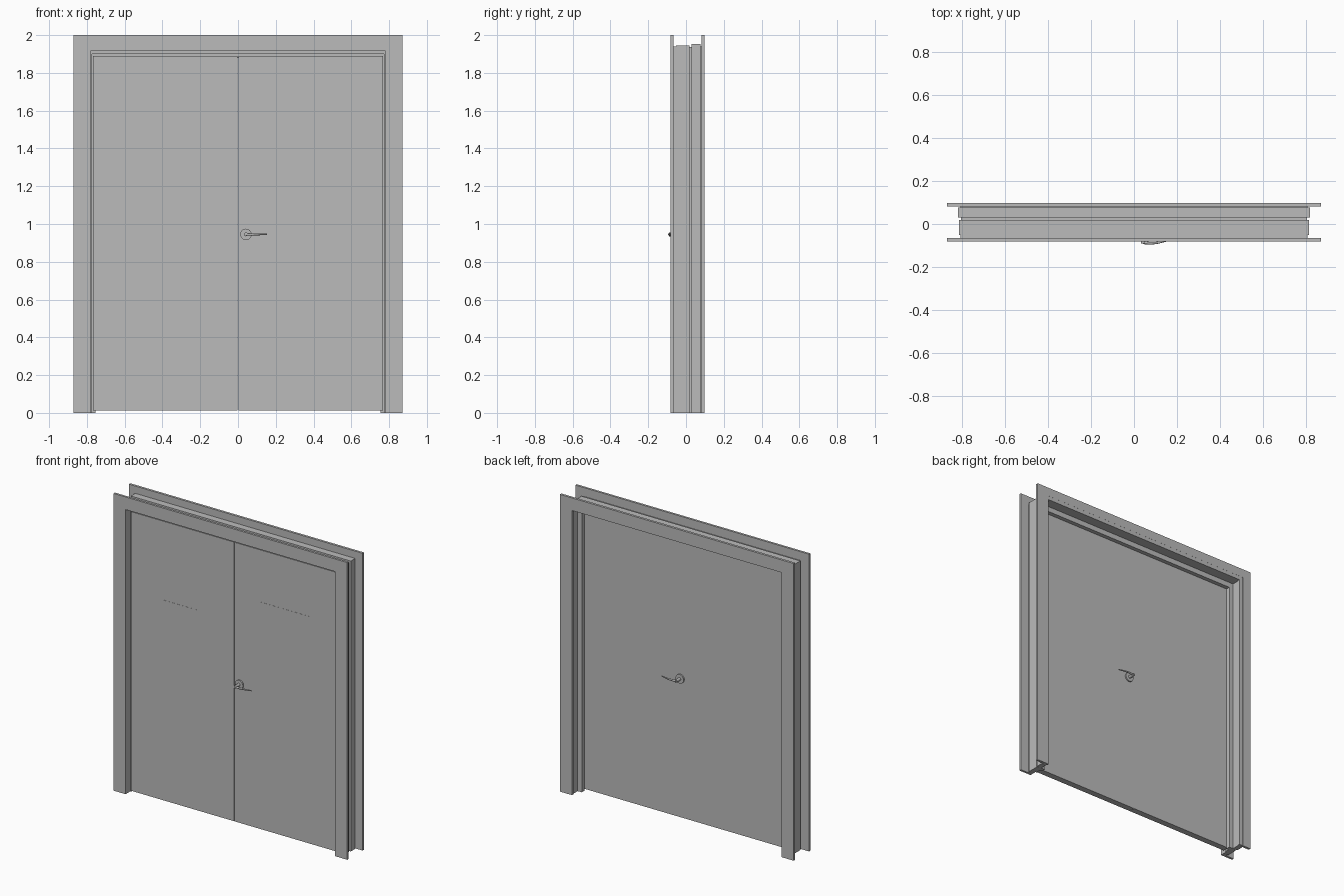
import bpy
import bmesh
from mathutils import Vector, Matrix

cube = bpy.data.objects.get("Cube")
if cube:
    bpy.data.objects.remove(cube, do_unlink=True)

grey = bpy.data.materials.new("plain grey")
grey.use_nodes = True
grey.diffuse_color = (0.5, 0.5, 0.5, 1)
grey.node_tree.nodes["Principled BSDF"].inputs["Base Color"].default_value = (0.5, 0.5, 0.5, 1)


def finish(bm, name):
    bmesh.ops.recalc_face_normals(bm, faces=bm.faces)
    mesh = bpy.data.meshes.new(name)
    bm.to_mesh(mesh)
    bm.free()
    mesh.materials.append(grey)
    obj = bpy.data.objects.new(name, mesh)
    bpy.context.collection.objects.link(obj)
    return obj


def extrude_outline(name, outline, y0, y1):
    """Extrude an x-z outline from y0 to y1."""
    bm = bmesh.new()
    face = bm.faces.new([bm.verts.new((x, y0, z)) for x, z in outline])
    new = bmesh.ops.extrude_face_region(bm, geom=[face])["geom"]
    verts = [v for v in new if isinstance(v, bmesh.types.BMVert)]
    bmesh.ops.translate(bm, verts=verts, vec=(0, y1 - y0, 0))
    return finish(bm, name)


def portal(name, inner_x, inner_z, outer_x, outer_z, y0, y1):
    """Two uprights and a header in one piece."""
    extrude_outline(name, [(-outer_x, 0), (-outer_x, outer_z), (outer_x, outer_z), (outer_x, 0),
                           (inner_x, 0), (inner_x, inner_z), (-inner_x, inner_z), (-inner_x, 0)], y0, y1)


def panel(name, x0, x1, z0, z1, y0, y1):
    extrude_outline(name, [(x0, z0), (x1, z0), (x1, z1), (x0, z1)], y0, y1)


def smooth(obj):
    bpy.ops.object.select_all(action="DESELECT")
    obj.select_set(True)
    bpy.context.view_layer.objects.active = obj
    bpy.ops.object.shade_smooth_by_angle()


def disc(name, x, z, radius, y0, y1):
    bm = bmesh.new()
    turn = Matrix.Translation((x, (y0 + y1) / 2, z)) @ Matrix.Rotation(1.5708, 4, "X")
    bmesh.ops.create_cone(bm, cap_ends=True, segments=32, radius1=radius, radius2=radius,
                          depth=abs(y1 - y0), matrix=turn)
    smooth(finish(bm, name))


# Casings on both faces, each with the frame lip lining its inner edge
for side, face, back in (("front", -0.081, -0.066), ("back", 0.098, 0.082)):
    portal(side + "_casing", 0.808, 1.941, 0.87, 2.0, face, back)
    portal(side + "_frame_lip", 0.78, 1.915, 0.808, 1.941, face * 0.995, back)

# Jambs and header, stepped along the depth of the wall
portal("front_neck", 0.78, 1.915, 0.808, 1.941, -0.066, -0.052)
portal("front_jamb", 0.78, 1.915, 0.815, 1.946, -0.052, 0.018)
portal("jamb_groove", 0.78, 1.915, 0.805, 1.936, 0.018, 0.03)
portal("back_jamb", 0.785, 1.915, 0.819, 1.954, 0.03, 0.077)
portal("back_neck", 0.785, 1.915, 0.808, 1.941, 0.077, 0.082)
portal("door_stop", 0.755, 1.88, 0.785, 1.92, 0.002, 0.03)
portal("door_seal", 0.772, 1.9, 0.785, 1.92, -0.03, 0.002)

# Door leaves with flush plates on the front
DOOR_FRONT, DOOR_BACK = -0.042, 0.0
for side, s in (("left", 1), ("right", -1)):
    panel(side + "_door_leaf", s * 0.0015, s * 0.768, 0.012, 1.89, DOOR_FRONT, DOOR_BACK)
panel("left_door_plate", 0.2, 0.565, 1.01, 1.54, DOOR_FRONT - 0.001, DOOR_FRONT)
panel("right_door_plate", -0.535, -0.267, 1.17, 1.36, DOOR_FRONT - 0.001, DOOR_FRONT)


# Handles: round rose, neck and a lever that curves back toward the door
def lever(name, x, z, y, out):
    curve = bpy.data.curves.new(name, "CURVE")
    curve.dimensions = "3D"
    curve.bevel_depth = 0.007
    curve.bevel_resolution = 3
    curve.use_fill_caps = True
    curve.materials.append(grey)
    spline = curve.splines.new("BEZIER")
    path = [(0, 0.045, 1), (0.05, 0.047, 0.8), (0.112, 0.036, 0.5)]
    spline.bezier_points.add(len(path) - 1)
    for point, (along, depth, size) in zip(spline.bezier_points, path):
        point.co = Vector((x + along, y + out * depth, z))
        point.radius = size
        point.handle_left_type = point.handle_right_type = "AUTO"
    obj = bpy.data.objects.new(name, curve)
    bpy.context.collection.objects.link(obj)


HX, HZ = 0.042, 0.945
for side, y, out in (("front", DOOR_FRONT, -1), ("back", DOOR_BACK, 1)):
    disc(side + "_handle_rose", HX, HZ, 0.03, y, y + out * 0.009)
    disc(side + "_handle_neck", HX, HZ, 0.01, y, y + out * 0.049)
    lever(side + "_handle_lever", HX, HZ, y, out)
